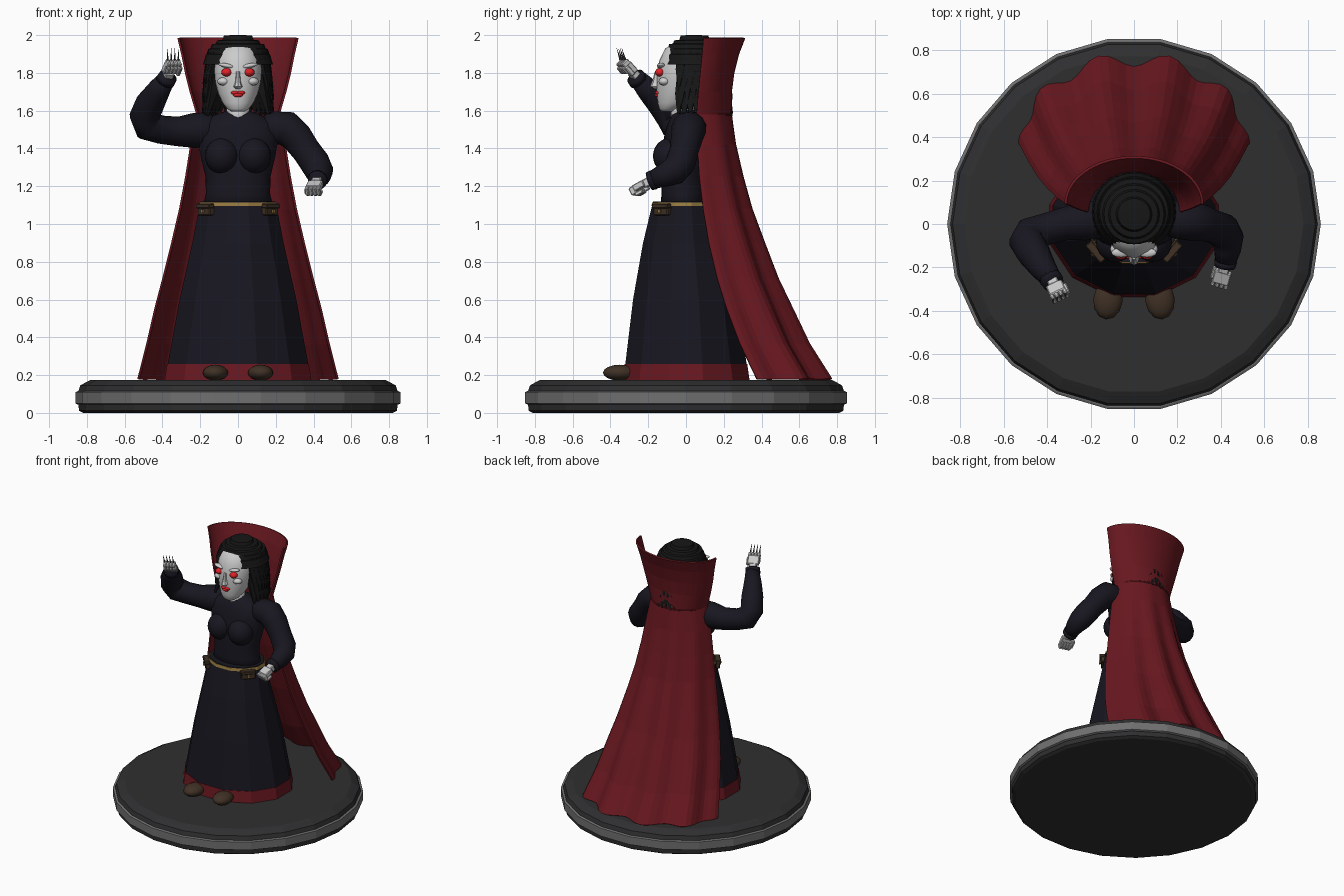
import bpy, bmesh, math, random
from mathutils import Vector as V, Matrix as M

if "Cube" in bpy.data.objects:
    bpy.data.objects.remove(bpy.data.objects["Cube"])
random.seed(4)
pi = math.pi


def mat(name, *c):
    m = bpy.data.materials.new(name)
    m.diffuse_color = (*c, 1)
    m.use_nodes = True
    m.node_tree.nodes["Principled BSDF"].inputs["Base Color"].default_value = m.diffuse_color
    return m


RED = mat("cape_red", .14, .009, .014)
NAVY = mat("dress_black", .009, .008, .014)
SKIN = mat("pale_skin", .72, .72, .72)
HAIR = mat("hair_black", .008, .008, .008)
BROWN = mat("leather", .05, .03, .018)
GOLD = mat("gold", .3, .19, .05)
STONE = mat("base_dark", .028, .028, .03)
STEEL = mat("base_grey", .16, .16, .16)
EYE = mat("bright_red", .75, .015, .02)
NAIL = mat("nail_grey", .06, .06, .06)


def finish(name, bm, m, smooth=False):
    bmesh.ops.recalc_face_normals(bm, faces=bm.faces)
    me = bpy.data.meshes.new(name)
    bm.to_mesh(me)
    bm.free()
    me.materials.append(m)
    if smooth:
        me.shade_smooth()
    ob = bpy.data.objects.new(name, me)
    bpy.context.collection.objects.link(ob)
    return ob


def skin(name, rings, m, smooth=False, closed=True, cap=True):
    bm = bmesh.new()
    R = [[bm.verts.new(p) for p in r] for r in rings]
    n = len(R[0])
    for a, b in zip(R, R[1:]):
        for i in range(n if closed else n - 1):
            j = (i + 1) % n
            bm.faces.new((a[i], a[j], b[j], b[i]))
    if cap and closed:
        bm.faces.new(R[0])
        bm.faces.new(R[-1])
    return finish(name, bm, m, smooth)


def ell(z, rx, ry, cy=0, n=24, ph=0):
    return [(rx * math.cos(ph + 2 * pi * i / n), cy + ry * math.sin(ph + 2 * pi * i / n), z) for i in range(n)]


def loft(name, rows, m, n=24, ph=0, smooth=False):
    return skin(name, [ell(*r, n=n, ph=ph) for r in rows], m, smooth)


def tube(name, pts, m, n=14, smooth=True):
    P = [V(p[:3]) for p in pts]
    rings, old, q = [], V((0, 0, 1)), V((1, 0, 0))
    u, w = V((1, 0, 0)), V((0, 1, 0))
    for i, p in enumerate(P):
        t = (P[min(i + 1, len(P) - 1)] - P[max(i - 1, 0)]).normalized()
        rot = old.rotation_difference(t)
        u, w, old = rot @ u, rot @ w, t
        rings.append([p + pts[i][3] * (u * math.cos(2 * pi * k / n) + w * math.sin(2 * pi * k / n)) for k in range(n)])
    return skin(name, rings, m, smooth)


def ball(name, c, s, m, seg=16, rot=M()):
    bm = bmesh.new()
    bmesh.ops.create_uvsphere(bm, u_segments=seg, v_segments=seg // 2 + 2, radius=1,
                              matrix=M.Translation(c) @ rot @ M.Diagonal((*s, 1)))
    return finish(name, bm, m, True)


def boxes(name, items, m, frame=M(), bevel=0):
    bm = bmesh.new()
    for c, s in items:
        bmesh.ops.create_cube(bm, size=1, matrix=frame @ M.Translation(c) @ M.Diagonal((*s, 1)))
    if bevel:
        bmesh.ops.bevel(bm, geom=bm.edges[:], offset=bevel, segments=1, affect='EDGES')
    return finish(name, bm, m)


# display base, 22 sides
loft("base_plinth", [(0, .82, .82), (.012, .842, .842), (.05, .845, .845), (.115, .845, .845),
                     (.145, .835, .835), (.165, .80, .80), (.175, .78, .78)], STONE, 22)
loft("base_band", [(.045, .85, .85), (.05, .86, .86), (.11, .86, .86), (.115, .85, .85)], STEEL, 22)

# skirt, hem and belt
loft("skirt", [(.255, .386, .333), (.6, .32, .285, -.005), (.9, .25, .22, -.015), (1.12, .206, .165, -.015)],
     NAVY, 12, pi / 12)
loft("skirt_hem", [(.175, .402, .348), (.258, .389, .336)], RED, 12, pi / 12)
loft("belt", [(1.095, .216, .174, -.015), (1.115, .21, .17, -.015)], GOLD, 12, pi / 12)
for s in (-1, 1):
    f = M.Translation((s * .17, -.125, 1.07)) @ M.Rotation(s * .85, 4, 'Z')
    boxes("belt_pouch", [((0, 0, 0), (.1, .035, .05)), ((0, -.006, .025), (.108, .04, .025))], BROWN, f, .005)
    boxes("pouch_buckle", [((0, -.025, -.002), (.016, .01, .02))], GOLD, f)
    ball("shoe", (s * .12, -.35, .213), (.068, .09, .042), BROWN, 12, M.Rotation(s * .1, 4, 'Z'))

# bodice
loft("torso", [(1.08, .19, .125, -.01), (1.16, .17, .118, -.012), (1.25, .172, .12, -.012), (1.36, .198, .125, 0),
               (1.46, .215, .122, .005), (1.53, .2, .105, .008), (1.575, .13, .085, .008), (1.6, .06, .05, 0)],
     NAVY, 24, 0, True)
for s in (-1, 1):
    ball("bust", (s * .085, -.085, 1.36), (.09, .09, .095), NAVY, 20)

# sleeves
tube("raised_sleeve", [(-.1, .02, 1.5, .06), (-.16, .02, 1.5, .09), (-.23, .015, 1.495, .093), (-.32, 0, 1.49, .078),
                       (-.41, -.025, 1.5, .075), (-.475, -.05, 1.52, .083), (-.495, -.08, 1.57, .08),
                       (-.465, -.13, 1.64, .077), (-.42, -.2, 1.71, .062), (-.375, -.26, 1.775, .046)], NAVY)
tube("lowered_sleeve", [(.1, .02, 1.48, .06), (.19, .02, 1.51, .088), (.26, .015, 1.505, .093), (.31, .005, 1.46, .085),
                        (.36, -.01, 1.39, .077), (.41, -.03, 1.32, .08), (.43, -.065, 1.28, .076),
                        (.43, -.12, 1.255, .062), (.42, -.185, 1.23, .046)], NAVY)
tube("raised_cuff", [(-.385, -.25, 1.757, .053), (-.37, -.27, 1.782, .05)], NAVY)
tube("lowered_cuff", [(.422, -.17, 1.235, .053), (.418, -.195, 1.226, .05)], NAVY)


# hands: palm, knuckles, curled fingers and thumb in a frame pointing along the forearm
def hand(name, a, d, side):
    f = M.Translation(a) @ V(d).to_track_quat('Z', 'Y').to_matrix().to_4x4()
    parts = [((0, 0, .0), (.05, .045, .06)), ((0, .004, .055), (.08, .035, .065))]
    for i in range(4):
        x = (i - 1.5) * .021
        parts += [((x, -.005, .095), (.019, .045, .03)), ((x, -.03, .07), (.018, .022, .045))]
    parts.append(((side * .042, -.02, .055), (.02, .026, .06)))
    boxes(name, parts, SKIN, f, .005)
    return f


f = hand("raised_hand", (-.372, -.268, 1.785), (.035, -.075, .085), 1)
hand("lowered_hand", (.418, -.195, 1.225), (-.025, -.09, -.05), -1)
bm = bmesh.new()
for i in range(4):
    p = f @ V(((i - 1.5) * .021, .005, .1))
    bmesh.ops.create_cone(bm, cap_ends=True, segments=6, radius1=.007, radius2=.0005, depth=.085,
                          matrix=M.Translation(p + V((0, -.013, .03))) @ M.Rotation(.3, 4, 'X'))
finish("raised_claws", bm, NAIL)

# head and face
loft("neck", [(1.53, .065, .062, -.025), (1.58, .06, .06, -.02), (1.68, .062, .06, -.01)], SKIN, 16, 0, True)
loft("head", [(1.595, .035, .03, -.1), (1.61, .058, .052, -.09), (1.64, .082, .088, -.062), (1.69, .105, .12, -.035),
              (1.75, .122, .135, -.022), (1.81, .128, .14, -.015), (1.87, .125, .135, -.005), (1.93, .1, .11, 0),
              (1.96, .05, .05, 0)], SKIN, 24, 0, True)
loft("nose", [(1.715, .012, .012, -.155), (1.728, .024, .03, -.16), (1.75, .015, .026, -.155),
              (1.81, .01, .014, -.15)], SKIN, 8)
for s in (-1, 1):
    ball("eye", (s * .06, -.138, 1.803), (.028, .026, .022), EYE, 12)
    ball("cheekbone", (s * .075, -.115, 1.755), (.035, .03, .022), SKIN, 12)
    ball("brow", (s * .06, -.132, 1.838), (.045, .022, .012), SKIN, 12, M.Rotation(-s * .2, 4, 'Y'))
    ball("upper_lip", (s * .015, -.148, 1.695), (.023, .016, .011), EYE, 10)
ball("lower_lip", (0, -.15, 1.683), (.028, .016, .012), EYE, 10)

# stepped hair cap with hanging locks
cap = [(2.0, .075), (1.975, .11), (1.955, .138), (1.93, .158), (1.9, .17), (1.87, .178)]
rows = [(2.0, .035, .033, .04)]
for (z, r), (z2, _) in zip(cap, cap[1:] + [(1.845, 0)]):
    k = .055 - .01 * (r < .15)
    rows += [(z - .003, r, r * .97, k), (z2, r + .008, (r + .008) * .97, k)]
loft("hair_cap", rows, HAIR, 28)
bm = bmesh.new()
for layer, (top, low, grow) in enumerate([(1.91, 1.73, 0), (1.87, 1.65, .004), (1.8, 1.57, .006)]):
    for i in range(25):
        a = -pi / 2 + math.radians(60 + i * 10 + 5 * (layer % 2))
        if a > -pi / 2 + math.radians(302):
            continue
        z = low + random.uniform(-.012, .025)
        c, s = math.cos(a), math.sin(a)
        ring = []
        for h, r, w, t in ((top, .162, .024, .02), ((top + z) / 2, .176 + grow, .025, .02), (z, .188 + grow, .006, .006)):
            o = V((c * r, .055 + s * r, h))
            ring.append([bm.verts.new(o + V((-s * w * e - c * t * g, c * w * e - s * t * g, 0)))
                         for e, g in ((-1, 0), (1, 0), (1, 2), (-1, 2))])
        for p, q in zip(ring, ring[1:]):
            for j in range(4):
                bm.faces.new((p[j], p[(j + 1) % 4], q[(j + 1) % 4], q[j]))
        bm.faces.new(ring[0])
        bm.faces.new(ring[-1])
finish("hair_locks", bm, HAIR)

# cape with flared collar: z, half width, front y, back y, fold depth
profile = [(.178, .51, .375, .755, .035), (.365, .465, .285, .64, .03), (.55, .425, .215, .555, .025),
           (.71, .385, .165, .48, .021), (.9, .34, .12, .41, .016), (1.08, .3, .09, .345, .012),
           (1.25, .27, .07, .30, .008), (1.42, .245, .06, .262, .004), (1.58, .215, .055, .237, 0),
           (1.7, .25, .065, .237, 0), (1.8, .275, .075, .25, 0), (1.9, .295, .085, .275, 0), (1.985, .315, .092, .308, 0)]
N = 40
rings = []
for z, w, yf, yb, d in profile:
    r = []
    for i in range(N + 1):
        t = i / N * 2 - 1
        a = t * pi / 2
        k = -math.cos(5 * pi * t) * d
        r.append(((w + k * .5) * math.sin(a), yf + (yb - yf) * math.cos(a) + k * math.cos(a), z))
    rings.append(r)
cape = skin("cape", rings, RED, closed=False)
mod = cape.modifiers.new("thickness", 'SOLIDIFY')
mod.thickness, mod.offset = .012, 0
tube("collar_seam", [(x, y + .006, z, .005) for x, y, z in rings[8]], RED, 6)
